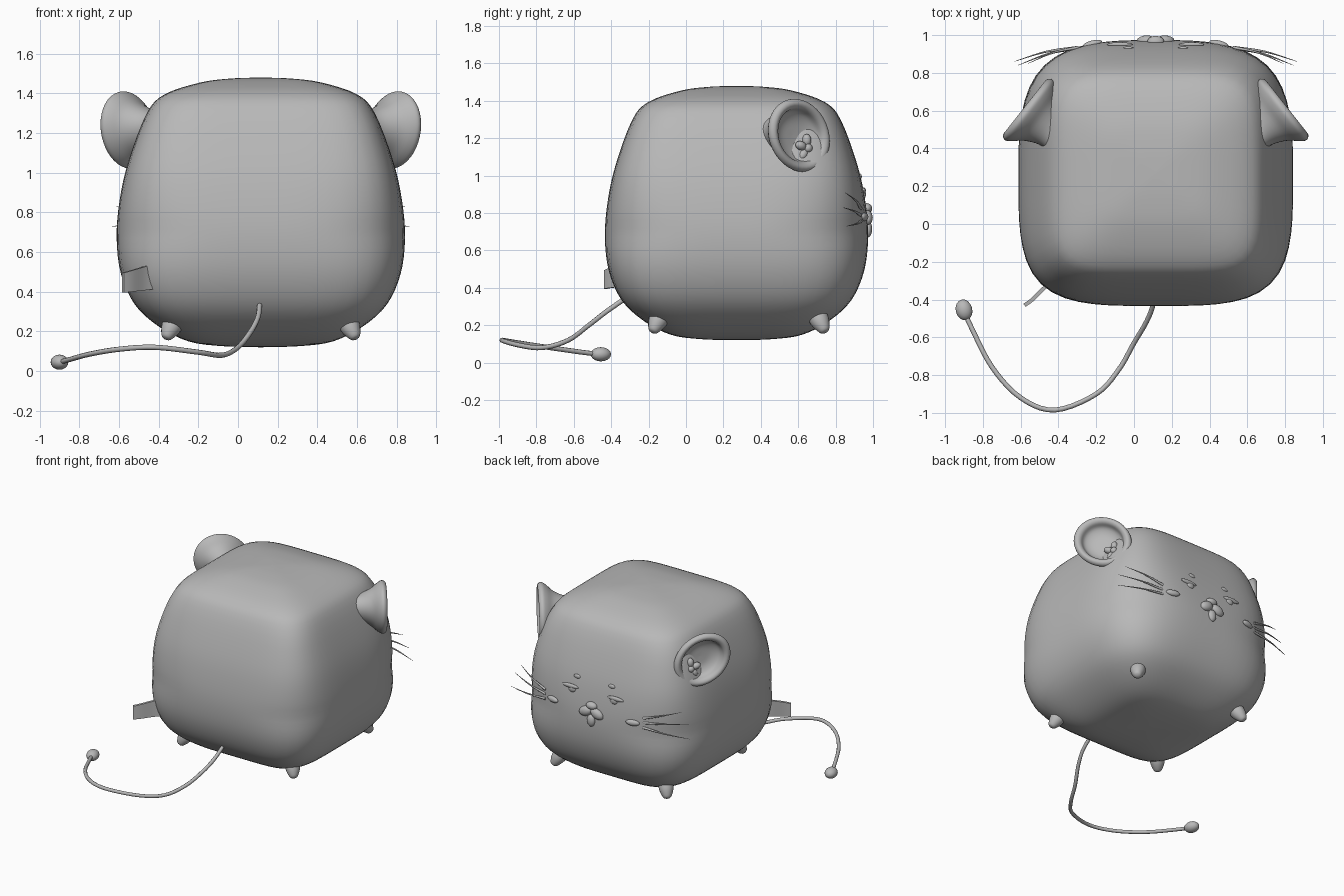
import bpy, bmesh
from math import sin, cos, pi
from mathutils import Matrix, Vector

old = bpy.data.objects.get("Cube")
if old:
    bpy.data.objects.remove(old, do_unlink=True)

grey = bpy.data.materials.new("soft grey")
grey.use_nodes = True
COLOUR = (0.48, 0.48, 0.48, 1)
grey.diffuse_color = COLOUR
grey.node_tree.nodes["Principled BSDF"].inputs["Base Color"].default_value = COLOUR

CX, CY, DEPTH = 0.115, 0.27, 0.968   # body centre and depth ratio


def finish(name, bm, angle=1.2):
    bmesh.ops.recalc_face_normals(bm, faces=bm.faces)
    mesh = bpy.data.meshes.new(name)
    bm.to_mesh(mesh)
    bm.free()
    obj = bpy.data.objects.new(name, mesh)
    bpy.context.collection.objects.link(obj)
    mesh.materials.append(grey)
    bpy.ops.object.select_all(action="DESELECT")
    obj.select_set(True)
    bpy.context.view_layer.objects.active = obj
    bpy.ops.object.shade_smooth_by_angle(angle=angle)


def smooth_line(points, steps):
    """Catmull-Rom curve through the points."""
    p = [Vector(q) for q in points]
    p = [2 * p[0] - p[1]] + p + [2 * p[-1] - p[-2]]
    out = []
    for i in range(1, len(p) - 2):
        a, b, c, d = p[i - 1:i + 3]
        for k in range(steps):
            t = k / steps
            out.append(0.5 * (2 * b + (c - a) * t + (2 * a - 5 * b + 4 * c - d) * t**2
                              + (3 * b - a - 3 * c + d) * t**3))
    return out + [p[-2]]


def loft(bm, rings):
    """Skin equal rings of points and cap both ends."""
    rows = [[bm.verts.new(v) for v in ring] for ring in rings]
    n = len(rows[0])
    for lo, hi in zip(rows, rows[1:]):
        for i in range(n):
            j = (i + 1) % n
            bm.faces.new((lo[i], lo[j], hi[j], hi[i]))
    bm.faces.new(rows[0])
    bm.faces.new(rows[-1])


def blob(bm, centre, radii, turn=Matrix()):
    m = Matrix.Translation(centre) @ turn @ Matrix.Diagonal((*radii, 1))
    bmesh.ops.create_uvsphere(bm, u_segments=16, v_segments=10, radius=1, matrix=m)


def tube(name, points, radius, end_radius):
    path = smooth_line(points, 5)
    bm = bmesh.new()
    rings = []
    for i, p in enumerate(path):
        tangent = path[min(i + 1, len(path) - 1)] - path[max(i - 1, 0)]
        q = tangent.to_track_quat("Z", "Y")
        r = radius + (end_radius - radius) * i / (len(path) - 1)
        rings.append([p + q @ Vector((r * cos(a * pi / 4), r * sin(a * pi / 4), 0)) for a in range(8)])
    loft(bm, rings)
    finish(name, bm)


# Body: rounded-square sections stacked along a soft profile (half width, height)
profile = smooth_line([(0.01, 0.12), (0.2, 0.126), (0.365, 0.15), (0.515, 0.225), (0.635, 0.335),
                       (0.705, 0.49), (0.727, 0.67), (0.712, 0.86), (0.667, 1.06), (0.575, 1.3),
                       (0.485, 1.395), (0.305, 1.455), (0.15, 1.475), (0.01, 1.48)], 4)


def squareness(y, z):
    """Sections get squarer towards the top and bottom."""
    return (3.1 if y > 0 else 3.7) + 1.5 * min(1, abs(z - 0.7) / 0.55)


def section(w, z, n=72):
    ring = []
    for i in range(n):
        c, s = cos(2 * pi * i / n), sin(2 * pi * i / n)
        e = squareness(s, z)
        r = w / (abs(c)**e + abs(s)**e)**(1 / e)
        ring.append((CX + r * c, CY + DEPTH * r * s, z))
    return ring


bm = bmesh.new()
loft(bm, [section(w, z) for w, z in profile])
finish("body", bm)


def face_point(dx, z):
    """Point on the face side of the body."""
    w = min(profile, key=lambda q: abs(q.y - z)).x
    e = squareness(1, z)
    return Vector((CX + dx, CY + DEPTH * w * (1 - abs(dx / w)**e)**(1 / e), z))


# Nose and muzzle
bm = bmesh.new()
blob(bm, face_point(0, 0.825), (0.045, 0.03, 0.028))
finish("nose", bm)
bm = bmesh.new()
for s in (-1, 1):
    blob(bm, face_point(s * 0.048, 0.775), (0.054, 0.028, 0.036), Matrix.Rotation(s * 0.4, 4, "Y"))
finish("muzzle", bm)
bm = bmesh.new()
blob(bm, face_point(0, 0.715), (0.032, 0.022, 0.045))
finish("tongue", bm)

# Ear cup profile (radius, distance along the ear axis)
cup = smooth_line([(0.14, -0.32), (0.11, -0.24), (0.108, -0.16), (0.142, -0.08), (0.185, -0.03),
                   (0.203, 0.0), (0.195, 0.022), (0.175, 0.03), (0.152, 0.016), (0.132, -0.025),
                   (0.08, -0.05), (0.004, -0.055)], 4)

for s, side in ((1, "left"), (-1, "right")):
    # Ear axes: across, up and outward
    across = Vector((s * 0.62, -0.785, 0))
    up = Vector((0, 0, 1))
    outward = Vector((s * 0.785, 0.62, 0))
    centre = Vector((CX + s * 0.67, 0.602, 1.215))

    def ear_point(u, v, h):
        return centre + across * u + up * v + outward * h

    bm = bmesh.new()
    loft(bm, [[ear_point(r * cos(a * pi / 20), r * (0.95 * sin(a * pi / 20) + 0.15 * cos(a * pi / 20)), h)
               for a in range(40)] for r, h in cup])
    finish(side + "_ear", bm)

    # Flower inside the ear
    bm = bmesh.new()
    basis = Matrix((across, up, outward)).transposed().to_4x4()
    for k in range(5):
        a = 2 * pi * k / 5 + pi / 2
        blob(bm, ear_point(-0.075 + 0.042 * cos(a), -0.068 + 0.042 * sin(a), -0.025),
             (0.034, 0.024, 0.024), basis @ Matrix.Rotation(a, 4, "Z"))
    blob(bm, ear_point(-0.075, -0.068, -0.012), (0.024, 0.024, 0.022), basis)
    finish(side + "_ear_flower", bm)

    # Brow, sleepy eye and cheek
    bm = bmesh.new()
    blob(bm, face_point(s * 0.145, 0.995), (0.028, 0.01, 0.016))
    finish(side + "_brow", bm)
    bm = bmesh.new()
    blob(bm, face_point(s * 0.19, 0.92), (0.068, 0.012, 0.016))
    blob(bm, face_point(s * 0.175, 0.9), (0.03, 0.012, 0.024))
    finish(side + "_eye", bm)
    bm = bmesh.new()
    blob(bm, face_point(s * 0.335, 0.78), (0.052, 0.018, 0.022), Matrix.Rotation(-s * 0.25, 4, "Z"))
    finish(side + "_cheek", bm)

    # Whiskers
    for k, (dx, y, z) in enumerate(((0.675, 0.85, 0.91), (0.73, 0.84, 0.83), (0.75, 0.86, 0.73))):
        start = face_point(s * 0.41, 0.825 - 0.035 * k)
        end = Vector((CX + s * dx, y, z))
        middle = (start + end) / 2 + Vector((0, 0.015, 0))
        tube(f"{side}_whisker_{k + 1}", (start, middle, end), 0.009, 0.001)

    # Stubby feet pointing down and outward
    for y, sy, end_name in ((-0.145, -1, "front"), (0.71, 1, "back")):
        axis = Vector((s * 0.4, sy * 0.4, -0.82)).normalized()
        foot = Vector((CX + s * 0.445, y, 0.235))
        q = axis.to_track_quat("Z", "Y")
        bm = bmesh.new()
        loft(bm, [[foot + q @ Vector((r * cos(a * pi / 10), r * sin(a * pi / 10), h)) for a in range(20)]
                  for r, h in smooth_line(((0.056, -0.04), (0.05, 0.02), (0.036, 0.06),
                                           (0.022, 0.082), (0.003, 0.088)), 3)])
        finish(f"{end_name}_{side}_foot", bm)

# Side tag: thin, gently curved strip that droops and narrows to its tip
bm = bmesh.new()
rings = []
for i in range(9):
    t = i / 8
    p = Vector((-0.435 - 0.145 * t, -0.31 - 0.12 * t + 0.005 * sin(2 * pi * t), 0.475 - 0.03 * t))
    off = Vector((0.006, -0.008, 0))
    h = Vector((0, 0, 0.063 - 0.013 * t))
    rings.append([p + off + h, p - off + h, p - off - h, p + off - h])
loft(bm, rings)
finish("side_tag", bm, 0.6)

# Tail with a rounded tip
tube("tail", [(0.11, -0.33, 0.34), (0.1, -0.43, 0.27), (0.065, -0.52, 0.2), (0, -0.63, 0.12),
              (-0.08, -0.77, 0.08), (-0.2, -0.9, 0.095), (-0.42, -0.985, 0.12), (-0.6, -0.92, 0.11),
              (-0.75, -0.76, 0.085), (-0.86, -0.55, 0.055), (-0.9, -0.46, 0.045)], 0.013, 0.013)
bm = bmesh.new()
blob(bm, (-0.9, -0.455, 0.045), (0.044, 0.056, 0.038), Matrix.Rotation(0.25, 4, "Z"))
finish("tail_tip", bm)
